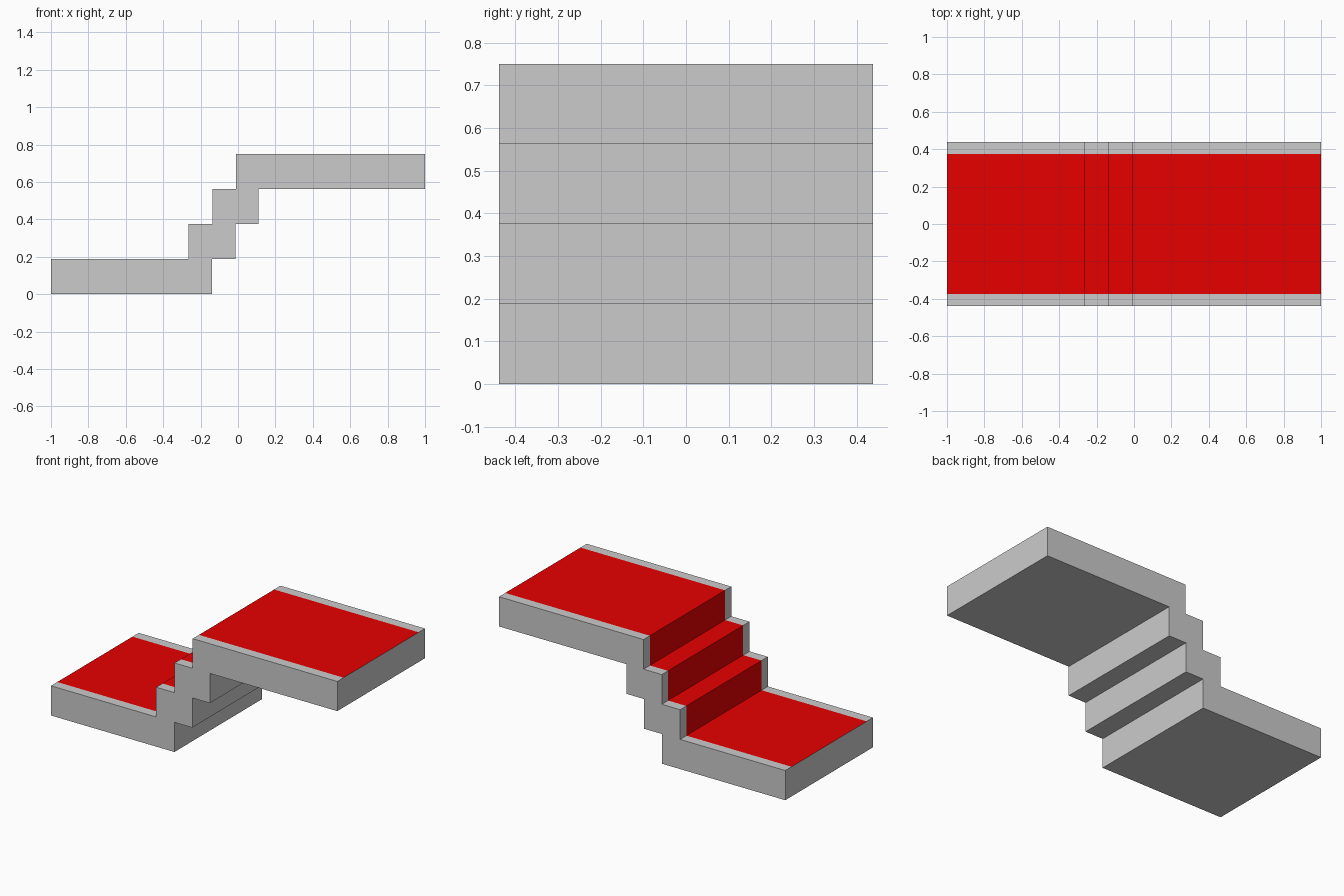
import bpy
import bmesh

if "Cube" in bpy.data.objects:
    bpy.data.objects.remove(bpy.data.objects["Cube"])

RISE = 0.1875           # height of each step
HALF_W = 0.4375         # half width of the stairs
CARPET_W = 0.375        # half width of the carpet
FRONTS = [-1.0, -0.265, -0.137, -0.01]   # lower-side edge of each step
BACKS = [-0.138, -0.013, 0.11, 1.0]      # upper-side edge of each step

# Stepped outlines (x, z): walking surface and underside
top = []
under = []
for i, (front, back) in enumerate(zip(FRONTS, BACKS)):
    z0, z1 = i * RISE, (i + 1) * RISE
    top += [(front, z0), (front, z1)]
    under += [(back, z0), (back, z1)]
start, top = top[0], top[1:]
top.append(under.pop())
outline = [start] + top + under[::-1]


def strip(bm, path, y0, y1):
    """Sweep a profile path across the width from y0 to y1."""
    for (xa, za), (xb, zb) in zip(path, path[1:]):
        bm.faces.new([bm.verts.new(p) for p in
                      ((xa, y0, za), (xa, y1, za), (xb, y1, zb), (xb, y0, zb))][::-1])


def finish(bm, name):
    bmesh.ops.remove_doubles(bm, verts=bm.verts, dist=1e-5)
    mesh = bpy.data.meshes.new(name)
    bm.to_mesh(mesh)
    bm.free()
    obj = bpy.data.objects.new(name, mesh)
    bpy.context.collection.objects.link(obj)
    return obj


# Grey stair body: bare tread borders, underside, ends and side walls
bm = bmesh.new()
strip(bm, top, -HALF_W, -CARPET_W)
strip(bm, top, CARPET_W, HALF_W)
ys = [-HALF_W, -CARPET_W, CARPET_W, HALF_W]
for y0, y1 in zip(ys, ys[1:]):
    strip(bm, [top[-1]] + under[::-1] + [start, top[0]], y0, y1)
bm.faces.new([bm.verts.new((x, -HALF_W, z)) for x, z in outline][::-1])
bm.faces.new([bm.verts.new((x, HALF_W, z)) for x, z in outline])
bmesh.ops.remove_doubles(bm, verts=bm.verts, dist=1e-5)
bmesh.ops.recalc_face_normals(bm, faces=bm.faces)
finish(bm, "stair_body")

# Red carpet lying flush over treads and risers
bm = bmesh.new()
strip(bm, top, -CARPET_W, CARPET_W)
bm.normal_update()
if max(bm.faces, key=lambda f: f.calc_area()).normal.z < 0:
    bmesh.ops.reverse_faces(bm, faces=bm.faces)
carpet = finish(bm, "carpet_runner")
red = bpy.data.materials.new("carpet_red")
red.diffuse_color = (0.8, 0.0, 0.0, 1.0)
red.use_nodes = True
red.node_tree.nodes["Principled BSDF"].inputs["Base Color"].default_value = red.diffuse_color
carpet.data.materials.append(red)
